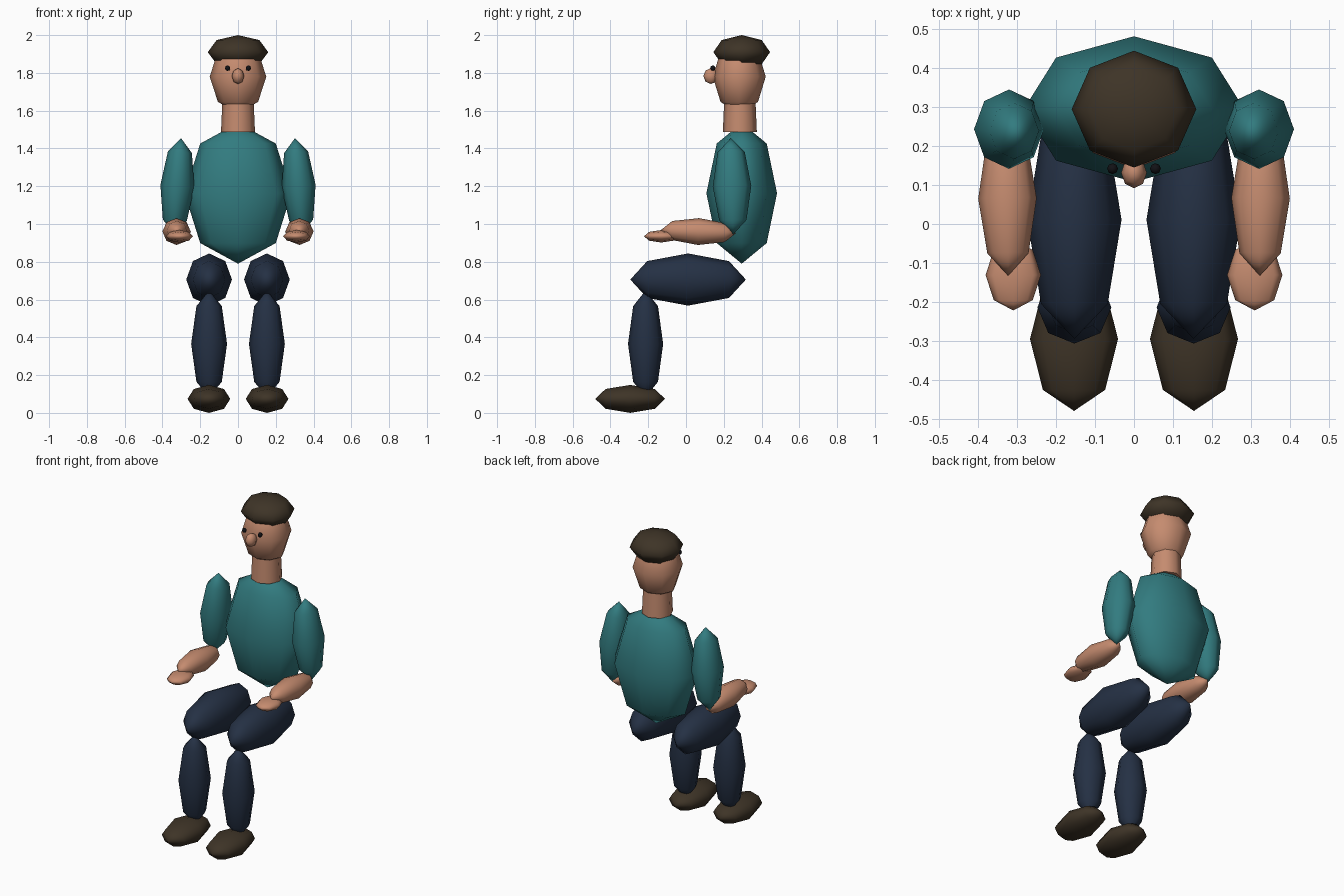
import bpy
from mathutils import Vector

cube = bpy.data.objects.get("Cube")
if cube:
    bpy.data.objects.remove(cube, do_unlink=True)


def material(name, rgb):
    mat = bpy.data.materials.new(name)
    mat.use_nodes = True
    color = (*rgb, 1.0)
    mat.diffuse_color = color
    bsdf = mat.node_tree.nodes["Principled BSDF"]
    bsdf.inputs["Base Color"].default_value = color
    bsdf.inputs["Roughness"].default_value = 0.8
    return mat


skin = material("skin", (0.56, 0.26, 0.16))
teal = material("teal_shirt", (0.032, 0.2, 0.215))
navy = material("navy_trousers", (0.018, 0.03, 0.058))
brown = material("dark_brown", (0.048, 0.034, 0.02))
black = material("eye_black", (0.006, 0.006, 0.008))


def finish(name, mat):
    obj = bpy.context.object
    obj.name = name
    obj.data.name = name
    obj.data.materials.append(mat)
    bpy.ops.object.shade_smooth()
    return obj


def ellipsoid(name, mat, start, end, width, depth):
    """Low-poly ellipsoid whose poles sit at start and end."""
    start, end = Vector(start), Vector(end)
    axis = end - start
    bpy.ops.mesh.primitive_uv_sphere_add(segments=8, ring_count=4, radius=1,
                                         location=(start + end) / 2)
    obj = finish(name, mat)
    obj.scale = (width, depth, axis.length / 2)
    obj.rotation_mode = 'QUATERNION'
    obj.rotation_quaternion = Vector((0, 0, 1)).rotation_difference(axis)
    return obj


def pair(name, mat, start, end, width, depth):
    """Left part as given, right part mirrored across x = 0."""
    for side, sign in (("left", 1), ("right", -1)):
        a = (sign * start[0], start[1], start[2])
        b = (sign * end[0], end[1], end[2])
        ellipsoid(side + "_" + name, mat, a, b, width, depth)


# Torso, neck and head
ellipsoid("torso", teal, (0, 0.295, 0.79), (0, 0.295, 1.535), 0.283, 0.187)
bpy.ops.mesh.primitive_cone_add(vertices=8, radius1=0.09, radius2=0.083,
                                depth=0.16, location=(0, 0.285, 1.567))
neck = finish("neck", skin)
bpy.ops.object.shade_smooth_by_angle(angle=1.0)
ellipsoid("head", skin, (0, 0.282, 1.59), (0, 0.282, 1.97), 0.15, 0.14)
ellipsoid("hair", brown, (0, 0.295, 1.82), (0, 0.295, 2.0), 0.16, 0.15)
ellipsoid("nose", skin, (0, 0.132, 1.741), (0, 0.132, 1.825), 0.033, 0.04)
pair("eye", black, (0.055, 0.142, 1.81), (0.055, 0.142, 1.84), 0.014, 0.014)

# Arms, bent forward at the elbow
pair("upper_arm", teal, (0.34, 0.25, 0.945), (0.302, 0.237, 1.455), 0.09, 0.102)
pair("forearm", skin, (0.327, 0.265, 0.952), (0.323, -0.133, 0.968), 0.075, 0.071)
pair("hand", skin, (0.31, -0.04, 0.935), (0.31, -0.222, 0.935), 0.071, 0.033)

# Seated legs
pair("thigh", navy, (0.153, 0.317, 0.706), (0.153, -0.295, 0.706), 0.121, 0.138)
pair("shin", navy, (0.153, -0.214, 0.082), (0.153, -0.214, 0.648), 0.095, 0.093)
pair("shoe", brown, (0.154, -0.111, 0.074), (0.154, -0.48, 0.074), 0.113, 0.074)
